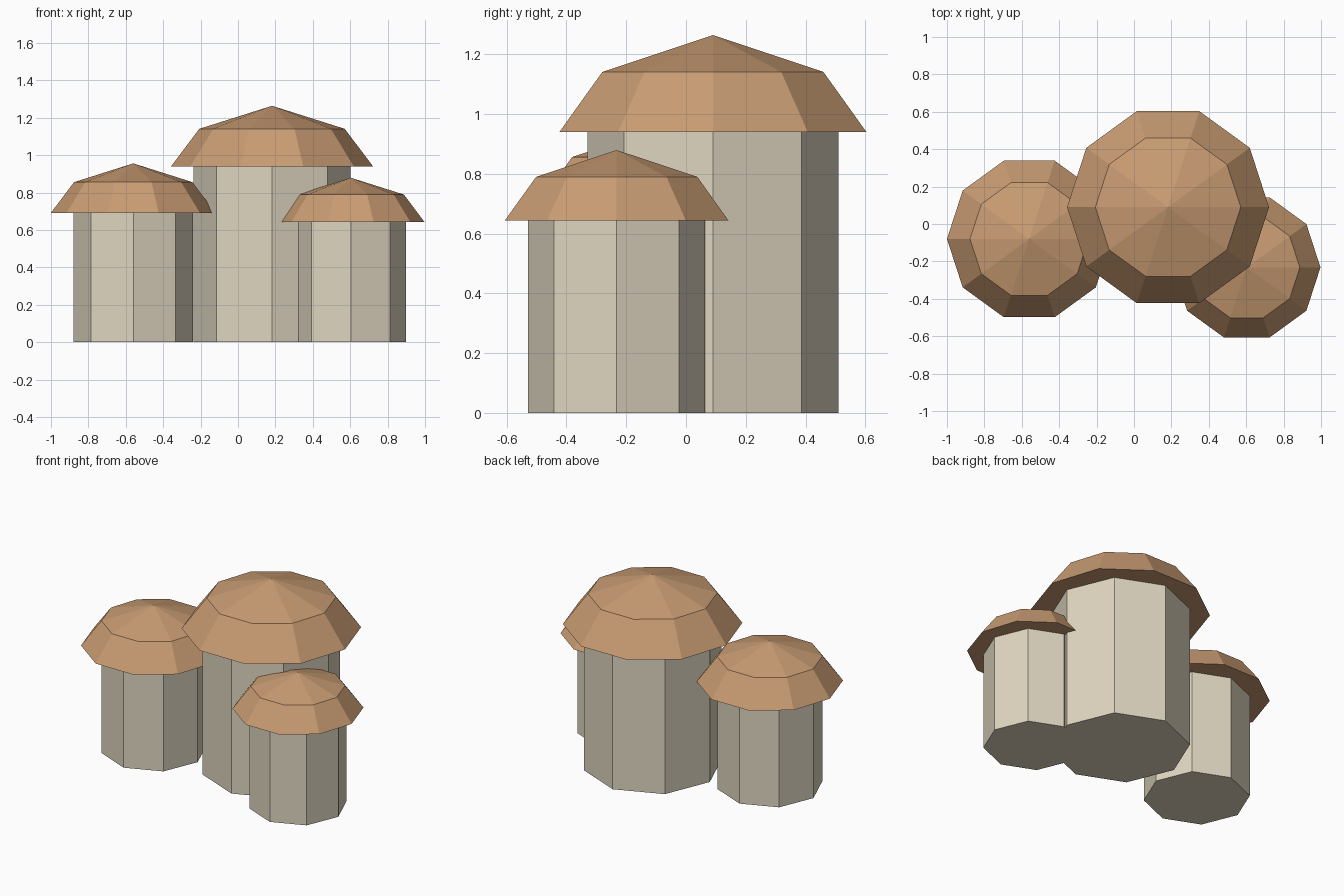
import bpy, bmesh
from math import cos, sin, tau

if "Cube" in bpy.data.objects:
    bpy.data.objects.remove(bpy.data.objects["Cube"])


def material(name, color):
    m = bpy.data.materials.new(name)
    m.diffuse_color = color
    m.use_nodes = True
    m.node_tree.nodes["Principled BSDF"].inputs["Base Color"].default_value = m.diffuse_color
    return m


plaster = material("plaster", (0.74, 0.67, 0.53, 1))
thatch = material("thatch", (0.58, 0.33, 0.17, 1))


def lathe(name, sides, rings, centre, mat, apex=None):
    """Closed faceted solid from (radius, z) rings, first vertex on +x."""
    bm = bmesh.new()
    loops = [[bm.verts.new((r * cos(tau * i / sides), r * sin(tau * i / sides), z))
              for i in range(sides)] for r, z in rings]
    bm.faces.new(loops[0][::-1])
    for low, high in zip(loops, loops[1:]):
        for i in range(sides):
            j = (i + 1) % sides
            bm.faces.new((low[i], low[j], high[j], high[i]))
    top = loops[-1]
    if apex is None:
        bm.faces.new(top)
    else:
        tip = bm.verts.new((0, 0, apex))
        for i in range(sides):
            bm.faces.new((top[i], top[(i + 1) % sides], tip))
    mesh = bpy.data.meshes.new(name)
    bm.to_mesh(mesh)
    bm.free()
    mesh.materials.append(mat)
    obj = bpy.data.objects.new(name, mesh)
    obj.location = (*centre, 0)
    bpy.context.collection.objects.link(obj)


def hut(name, centre, wall_r, wall_h, roof_r):
    # octagonal wall
    lathe(name + "_wall", 8, [(wall_r, 0), (wall_r, wall_h)], centre, plaster)
    # ten-sided two-slope roof, closed underneath
    lathe(name + "_roof", 10,
          [(roof_r, wall_h), (roof_r * 0.72, wall_h + roof_r * 0.372)],
          centre, thatch, apex=wall_h + roof_r * 0.6)


hut("left_hut", (-0.56, -0.08), 0.32, 0.692, 0.44)
hut("main_hut", (0.182, 0.09), 0.42, 0.94, 0.54)
hut("right_hut", (0.603, -0.232), 0.296, 0.643, 0.394)
